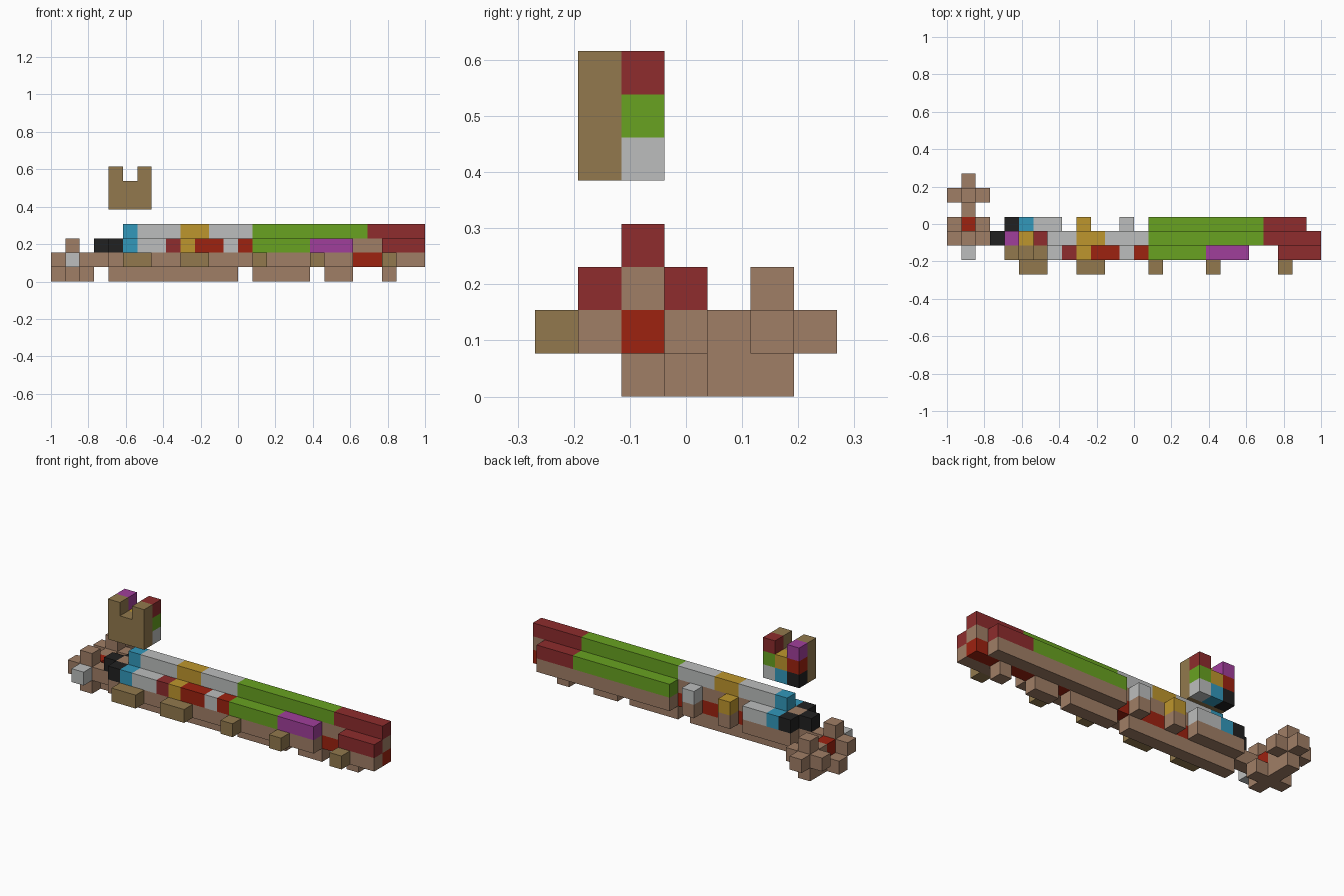
import bpy, bmesh
from mathutils import Vector

cube = bpy.data.objects.get("Cube")
if cube:
    bpy.data.objects.remove(cube, do_unlink=True)

CELL = 2 / 26
ORIGIN = Vector((-1.0, -3.5 * CELL, 0.0))

# Letter used in the block rows -> colour name and sRGB value
PALETTE = {
    "n": ("warm_brown", "A07E66"),
    "t": ("olive_tan", "92794D"),
    "m": ("maroon", "8E2C2D"),
    "r": ("bright_red", "9E2210"),
    "g": ("leaf_green", "68A221"),
    "w": ("light_grey", "BCBEBD"),
    "b": ("sky_blue", "3298BB"),
    "y": ("gold", "BE962D"),
    "p": ("purple", "A03E9B"),
    "k": ("black", "212121"),
}


def linear(hex_code):
    values = [int(hex_code[n:n + 2], 16) / 255 for n in (0, 2, 4)]
    return [((v + 0.055) / 1.055) ** 2.4 if v > 0.04 else v / 12.92
            for v in values] + [1.0]


def make_material(name, hex_code):
    mat = bpy.data.materials.new(name)
    mat.use_nodes = True
    colour = linear(hex_code)
    mat.diffuse_color = colour
    bsdf = mat.node_tree.nodes["Principled BSDF"]
    bsdf.inputs["Base Color"].default_value = colour
    bsdf.inputs["Roughness"].default_value = 0.9
    return mat


MATERIALS = {key: make_material(*spec) for key, spec in PALETTE.items()}
parts = {}      # part name -> {cell: letter}
occupied = {}   # every filled cell


def row(part, y, z, letters, start=0):
    """Lay blocks along x; a dot leaves a gap."""
    for n, letter in enumerate(letters):
        if letter != ".":
            parts.setdefault(part, {})[(start + n, y, z)] = letter
            occupied[(start + n, y, z)] = letter


# Body: central core, lower skirts and coloured rows
row("body_core", 2, 1, "n" + "r" * 22, 3)
row("body_core", 2, 2, "k" + "n" * 22, 3)
row("keel", 2, 0, "nnnnnnnnn.nnnn.nn..n", 4)
row("front_skirt", 1, 1, "n" * 17 + "..nnn", 4)
row("back_skirt", 3, 1, "nnnn.n..n.nnnnnnnnnnn", 4)
row("front_stripe", 1, 2, "kbwwmyrrwrggggppp..mmm", 4)
row("back_stripe", 3, 2, "kbww.y..w.ggggggggmmm", 4)
row("top_ridge", 2, 3, "bwwwyywwwggggggggmmmm", 5)
row("side_pods", 0, 1, "tt..tt...t...t....t", 5)

# Floating notched panel with coloured backing
for level, front, back in ((5, "ttt", "kbw"), (6, "ttt", "ryg"), (7, "t.t", "p.m")):
    row("panel_front", 1, level, front, 4)
    row("panel_backing", 2, level, back, 4)

# Head: base cross on the ground with two block clusters on it
for y, letters in ((2, ".n"), (3, "nnn"), (4, ".n"), (5, ".n")):
    row("head_base", y, 0, letters)
row("head_front_cluster", 1, 1, ".w")
row("head_front_cluster", 2, 1, "nnn")
row("head_front_cluster", 2, 2, ".n")
row("head_front_cluster", 3, 1, ".r")
row("head_back_cluster", 4, 1, ".n")
row("head_back_cluster", 5, 1, "nnn")
row("head_back_cluster", 5, 2, ".n")
row("head_back_cluster", 6, 1, ".n")


def build(name, cells):
    """Make one mesh from the exposed sides of a part's blocks."""
    keys = sorted(set(cells.values()))
    bm = bmesh.new()
    for cell, letter in cells.items():
        centre = Vector(cell) + Vector((0.5, 0.5, 0.5))
        for axis in range(3):
            for sign in (-1, 1):
                normal = Vector((0, 0, 0))
                normal[axis] = sign
                if tuple(int(c + d) for c, d in zip(cell, normal)) in occupied:
                    continue
                u, v = Vector((0, 0, 0)), Vector((0, 0, 0))
                u[(axis + 1) % 3] = 0.5
                v[(axis + 2) % 3] = 0.5 * sign
                mid = centre + normal * 0.5
                corners = (mid - u - v, mid + u - v, mid + u + v, mid - u + v)
                face = bm.faces.new([bm.verts.new(ORIGIN + c * CELL) for c in corners])
                face.material_index = keys.index(letter)
    bmesh.ops.remove_doubles(bm, verts=bm.verts, dist=CELL / 100)
    bmesh.ops.dissolve_limit(bm, angle_limit=0.01, verts=bm.verts,
                             edges=bm.edges, delimit={"MATERIAL"})
    mesh = bpy.data.meshes.new(name)
    for key in keys:
        mesh.materials.append(MATERIALS[key])
    bm.to_mesh(mesh)
    bm.free()
    bpy.context.collection.objects.link(bpy.data.objects.new(name, mesh))


for part_name, part_cells in parts.items():
    build(part_name, part_cells)
